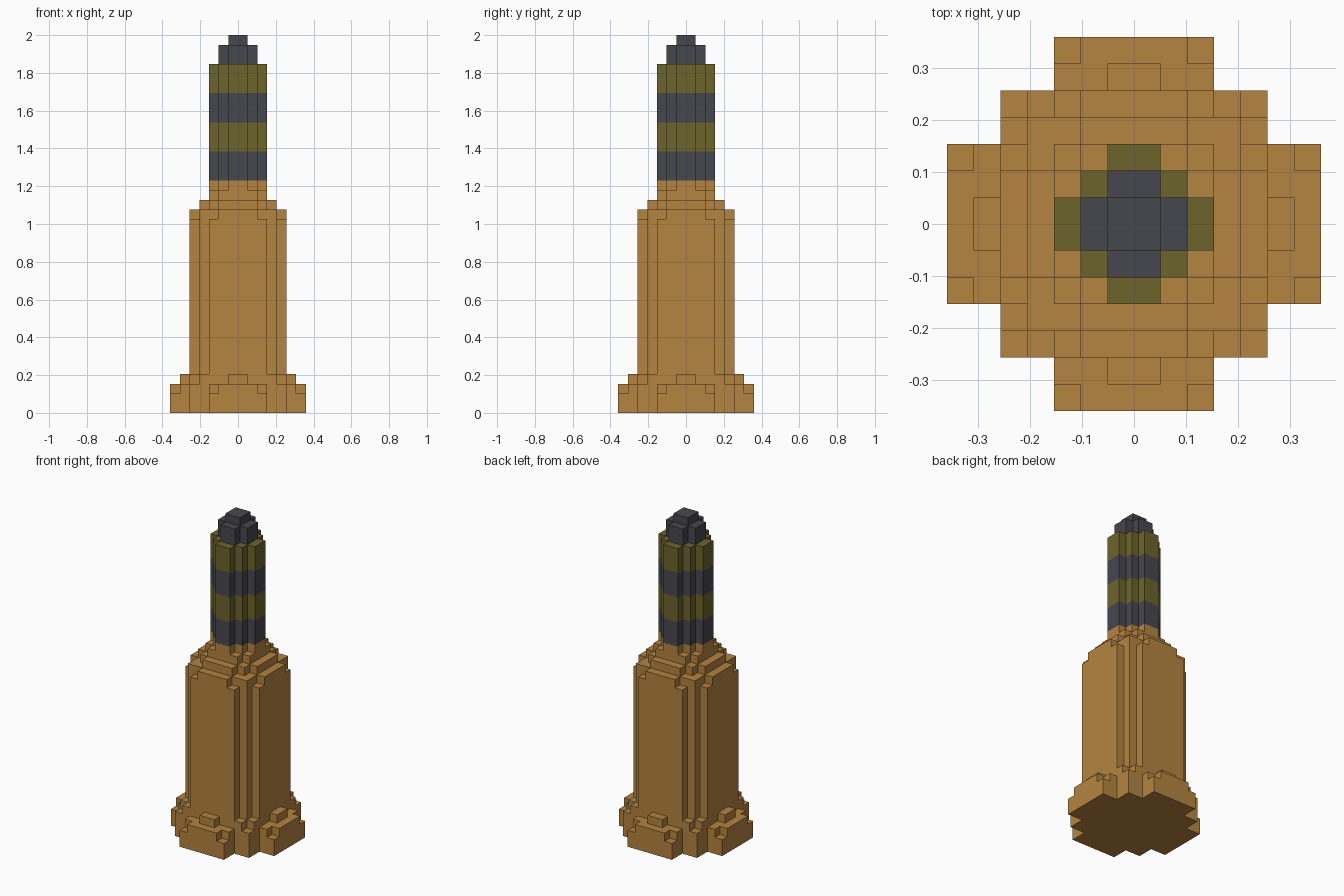
import bpy, bmesh, math

cube = bpy.data.objects.get("Cube")
if cube:
    bpy.data.objects.remove(cube, do_unlink=True)

U = 2 / 39      # edge length of one block
R = 7           # half width of the model in blocks


def make_material(name, rgb):
    mat = bpy.data.materials.new(name)
    mat.use_nodes = True
    colour = (*rgb, 1)
    mat.diffuse_color = colour
    mat.node_tree.nodes["Principled BSDF"].inputs["Base Color"].default_value = colour
    return mat


BRASS = make_material("brass", (0.46, 0.23, 0.052))
OLIVE = make_material("olive", (0.15, 0.127, 0.025))
STEEL = make_material("dark_steel", (0.061, 0.061, 0.078))

# Each layer: part, material, bottom, top, half extents of its crossed boxes
BODY = [(5, 3), (4, 4), (3, 5)]
TUBE = [(3, 1), (2, 2), (1, 3)]
layers = [
    ("base_flange", BRASS, 0, 2, [(7, 3), (5, 5), (3, 7)]),
    ("base_flange", BRASS, 2, 3, [(7, 2), (6, 3), (5, 5), (3, 6), (2, 7)]),
    ("base_flange", BRASS, 3, 4, [(6, 1), (5, 4), (4, 5), (1, 6)]),
    ("main_body", BRASS, 4, 20, BODY),
    ("shoulder", BRASS, 20, 21, [(5, 2), (4, 4), (2, 5)]),
    ("shoulder", BRASS, 21, 22, [(4, 2), (3, 3), (2, 4)]),
    ("shoulder", BRASS, 22, 23, [(3, 2), (2, 3)]),
    ("shoulder", BRASS, 23, 24, TUBE),
]
# Alternating bands of the narrow tube
for i in range(4):
    z = 24 + 3 * i
    layers.append(("banded_tube", OLIVE if i % 2 else STEEL, z, z + 3, TUBE))
layers += [
    ("tip", STEEL, 36, 38, [(2, 1), (1, 2)]),
    ("tip", STEEL, 38, 39, [(1, 1)]),
]


def filled(steps, i, j):
    """True if the block column at i, j lies inside the stepped outline."""
    x, y = abs(i + 0.5), abs(j + 0.5)
    return any(x < a and y < b for a, b in steps)


def add_layer(bm, index, slot):
    """Add the exposed walls, ledges and underside of one layer."""
    _, _, z0, z1, steps = layers[index]
    above = layers[index + 1][4] if index + 1 < len(layers) else []

    def face(points):
        f = bm.faces.new([bm.verts.new((x * U, y * U, z * U)) for x, y, z in points])
        f.material_index = slot

    for i in range(-R, R):
        for j in range(-R, R):
            if not filled(steps, i, j):
                continue
            ring = [(i, j), (i + 1, j), (i + 1, j + 1), (i, j + 1)]
            sides = [(0, -1), (1, 0), (0, 1), (-1, 0)]
            for k, (di, dj) in enumerate(sides):
                if not filled(steps, i + di, j + dj):
                    a, b = ring[k], ring[(k + 1) % 4]
                    face([(*a, z0), (*b, z0), (*b, z1), (*a, z1)])
            if not filled(above, i, j):
                face([(*p, z1) for p in ring])
            if index == 0:
                face([(*p, z0) for p in reversed(ring)])


# Build one object for each part
for part in dict.fromkeys(layer[0] for layer in layers):
    bm = bmesh.new()
    mats = []
    for index, layer in enumerate(layers):
        if layer[0] == part:
            if layer[1] not in mats:
                mats.append(layer[1])
            add_layer(bm, index, mats.index(layer[1]))
    bmesh.ops.remove_doubles(bm, verts=bm.verts[:], dist=U / 100)
    bmesh.ops.dissolve_limit(bm, angle_limit=math.radians(1), verts=bm.verts[:],
                             edges=bm.edges[:], delimit={'MATERIAL'})
    mesh = bpy.data.meshes.new(part)
    bm.to_mesh(mesh)
    bm.free()
    for mat in mats:
        mesh.materials.append(mat)
    bpy.context.collection.objects.link(bpy.data.objects.new(part, mesh))
